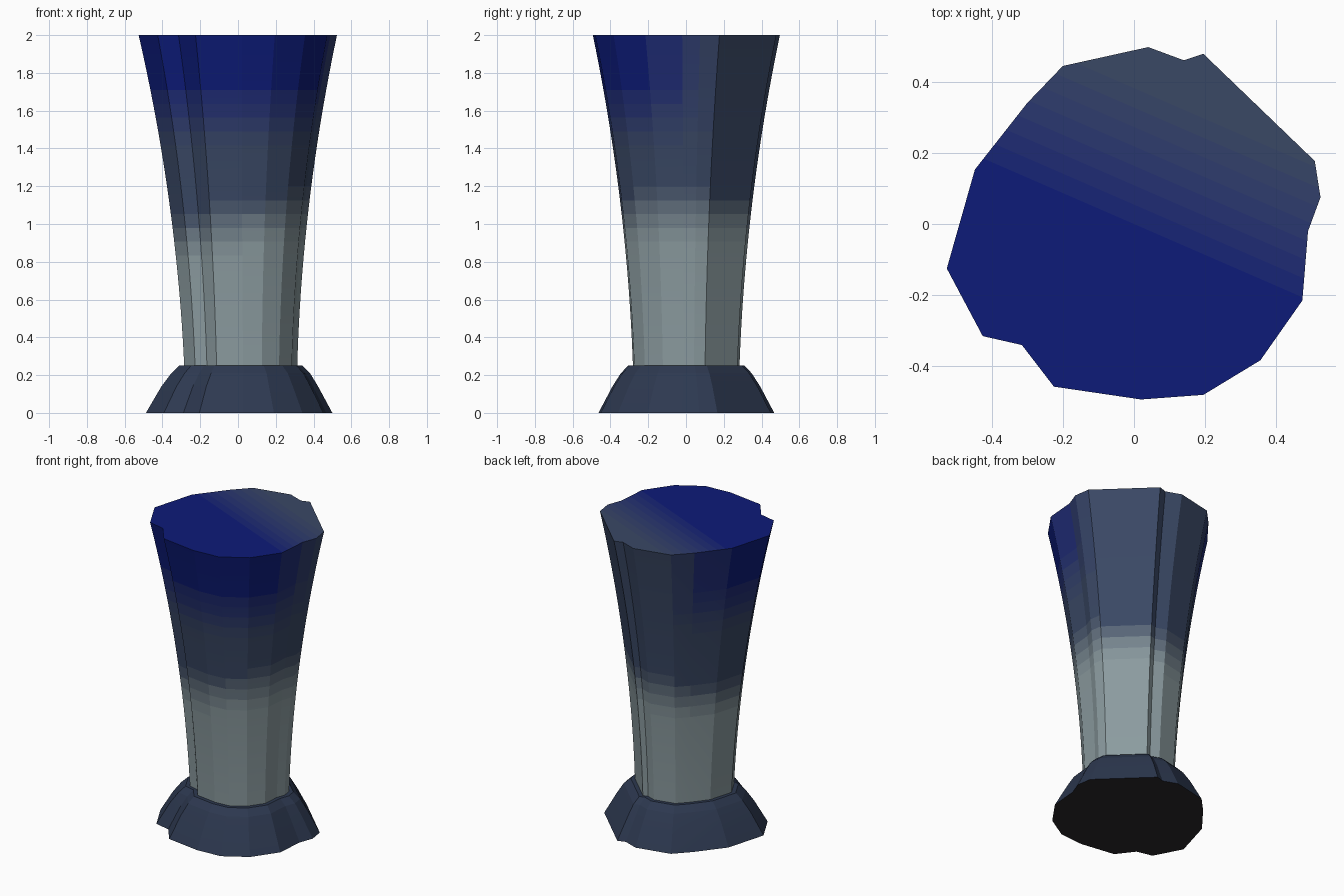
import bpy, bmesh, math
from mathutils import Vector

if "Cube" in bpy.data.objects:
    bpy.data.objects.remove(bpy.data.objects["Cube"])

# Shared notched outline, seen from above at the rim (counter-clockwise)
OUTLINE = [(0.04, 0.497), (-0.20, 0.444), (-0.30, 0.34), (-0.447, 0.153),
           (-0.526, -0.125), (-0.425, -0.315), (-0.315, -0.34), (-0.225, -0.457),
           (0.02, -0.493), (0.195, -0.48), (0.355, -0.383), (0.473, -0.215),
           (0.489, -0.02), (0.524, 0.075), (0.508, 0.177), (0.195, 0.478),
           (0.14, 0.46)]


def material(name, rgb):
    m = bpy.data.materials.new(name)
    m.diffuse_color = (*rgb, 1)
    m.use_nodes = True
    m.node_tree.nodes["Principled BSDF"].inputs["Base Color"].default_value = m.diffuse_color
    return m


def loft(levels):
    """Capped solid from the outline; each level is (z, scale, x shift)."""
    bm = bmesh.new()
    rings = [[bm.verts.new((x * s + dx, y * s, z)) for x, y in OUTLINE]
             for z, s, dx in levels]
    n = len(OUTLINE)
    for a, b in zip(rings, rings[1:]):
        for i in range(n):
            j = (i + 1) % n
            bm.faces.new((a[i], a[j], b[j], b[i]))
    bm.faces.new(rings[0][::-1])
    bm.faces.new(rings[-1])
    return bm


def finish(bm, name, mats):
    me = bpy.data.meshes.new(name)
    bm.to_mesh(me)
    bm.free()
    ob = bpy.data.objects.new(name, me)
    bpy.context.collection.objects.link(ob)
    for m in mats:
        me.materials.append(m)
    bpy.ops.object.select_all(action='DESELECT')
    ob.select_set(True)
    bpy.context.view_layer.objects.active = ob
    bpy.ops.object.shade_smooth_by_angle(angle=math.radians(7))
    return ob


def clamp(v):
    return max(0.0, min(1.0, v))


def ramp(lo, hi, v):
    t = clamp((v - lo) / (hi - lo))
    return t * t * (3 - 2 * t)


# Colour steps for the glaze: pale grey, slate blue, royal blue
PALE, SLATE, ROYAL = (Vector((0.26, 0.33, 0.35)), Vector((0.042, 0.065, 0.13)),
                      Vector((0.004, 0.011, 0.19)))
HALF = 8
glaze = []
for k in range(2 * HALF + 1):
    t = k / HALF
    c = PALE.lerp(SLATE, t) if t <= 1 else SLATE.lerp(ROYAL, t - 1)
    glaze.append(material(f"glaze_{k}", c))

# Flared cup
STEPS = 24
levels = []
for k in range(STEPS + 1):
    t = k / STEPS
    levels.append((0.25 + 1.75 * t, 0.57 + 0.124 * t + 0.306 * t * t, 0.015 * (1 - t)))
cup = loft(levels)

# Slice the top cap into strips so the glaze can fade across it
across = Vector((0.4, 0.92, 0)).normalized()
for k in range(-1, 9):
    caps = [f for f in cup.faces if f.calc_center_median().z > 1.999]
    geom = set(caps)
    for f in caps:
        geom.update(f.edges)
        geom.update(f.verts)
    bmesh.ops.bisect_plane(cup, geom=list(geom), dist=1e-5,
                           plane_co=across * (0.05 * k), plane_no=across)

for f in cup.faces:
    c = f.calc_center_median()
    d = c.dot(across) - c.z * across.z
    royal = 1 - ramp(-0.1, 0.42, d)
    if c.z < 1.999:
        royal *= ramp(1.35, 1.8, c.z)
    start = 0.75 + 0.2 * clamp(c.x + 0.3)
    p = ramp(start, start + 0.35, c.z) + royal
    f.material_index = round(p * HALF)
finish(cup, "cup", glaze)

# Spreading foot with a bevelled shoulder
foot = loft([(0.0, 0.94, 0.007), (0.14, 0.79, 0.01), (0.21, 0.70, 0.015),
             (0.25, 0.62, 0.015)])
foot.faces.ensure_lookup_table()
for f in foot.faces:
    if f.calc_center_median().z < 0.001:
        f.material_index = 1
finish(foot, "foot", [material("foot_slate", (0.026, 0.04, 0.08)),
                      material("underside_dark", (0.025, 0.022, 0.025))])
